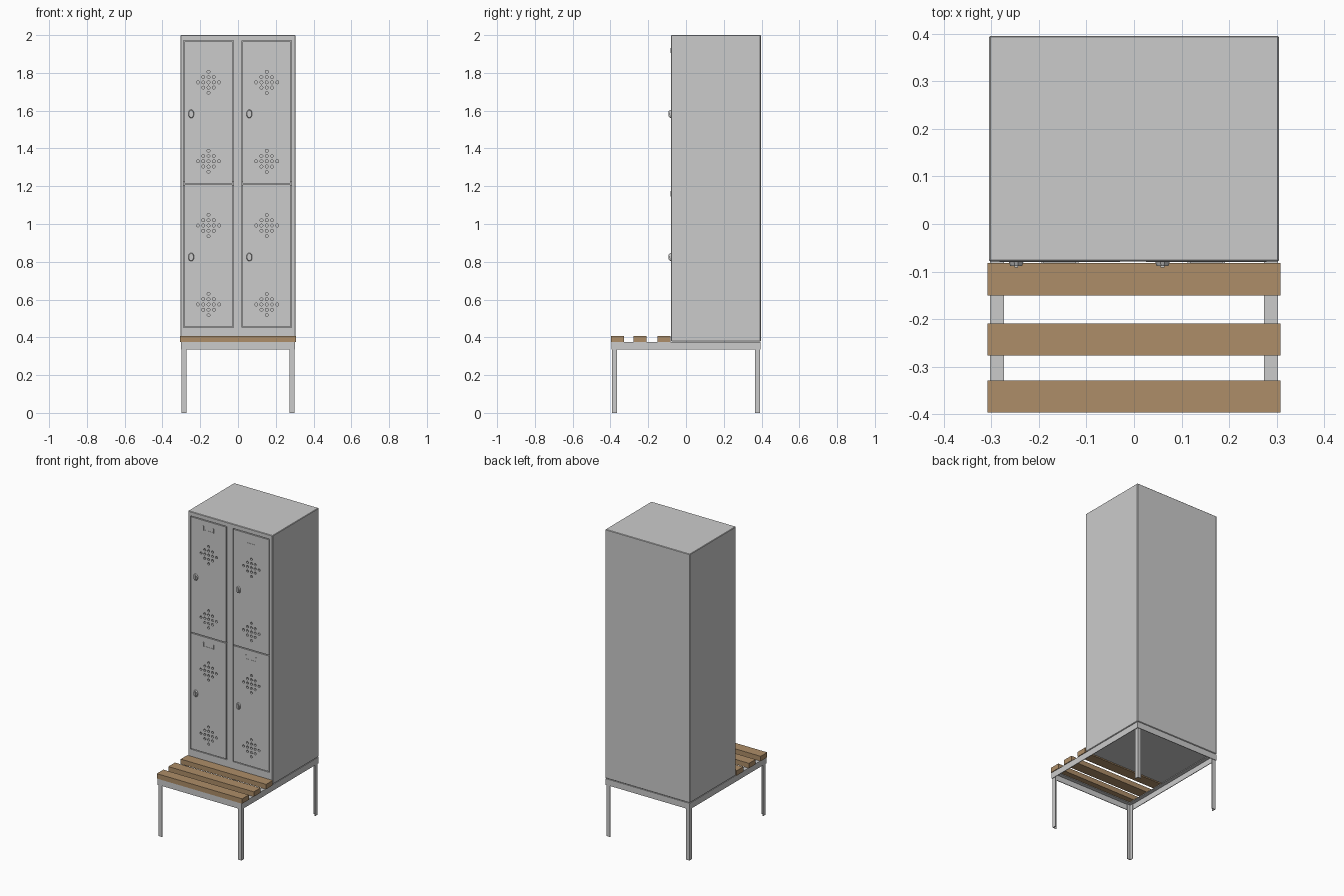
import bpy, bmesh, math
from mathutils import Matrix, Vector

if "Cube" in bpy.data.objects:
    bpy.data.objects.remove(bpy.data.objects["Cube"])


def finish(bm, name, mat=None):
    bmesh.ops.recalc_face_normals(bm, faces=bm.faces[:])
    me = bpy.data.meshes.new(name)
    bm.to_mesh(me)
    bm.free()
    ob = bpy.data.objects.new(name, me)
    bpy.context.collection.objects.link(ob)
    if mat:
        me.materials.append(mat)
    return ob


def add_box(bm, lo, hi):
    lo, hi = Vector(lo), Vector(hi)
    m = Matrix.Translation((lo + hi) / 2) @ Matrix.Diagonal((*(hi - lo), 1))
    return bmesh.ops.create_cube(bm, size=1, matrix=m)['verts']


def box(name, lo, hi, mat=None):
    bm = bmesh.new()
    add_box(bm, lo, hi)
    return finish(bm, name, mat)


def add_cyl_y(bm, x, y, z, r1, r2, depth, seg, sx=1, sz=1):
    m = (Matrix.Translation((x, y, z)) @ Matrix.Diagonal((sx, 1, sz, 1))
         @ Matrix.Rotation(math.pi / 2, 4, 'X') @ Matrix.Rotation(math.pi / seg, 4, 'Z'))
    bmesh.ops.create_cone(bm, cap_ends=True, segments=seg, radius1=r1, radius2=r2,
                          depth=depth, matrix=m)


def cut(ob, cutter_bm):
    cutter = finish(cutter_bm, "cutter")
    cutter.hide_render = True
    mod = ob.modifiers.new("cut", 'BOOLEAN')
    mod.operation, mod.solver, mod.object = 'DIFFERENCE', 'EXACT', cutter
    bpy.context.view_layer.objects.active = ob
    bpy.ops.object.modifier_apply(modifier=mod.name)
    bpy.data.objects.remove(cutter)


wood = bpy.data.materials.new("wood")
wood.diffuse_color = (0.42, 0.27, 0.14, 1)
wood.use_nodes = True
wood.node_tree.nodes["Principled BSDF"].inputs["Base Color"].default_value = wood.diffuse_color

FRONT, BACK = -0.079, 0.396
COLUMNS = [(-0.283, -0.029), (0.025, 0.279)]
ROWS = [(0.456, 1.209), (1.215, 1.967)]
GAP = 0.005

# Locker body with softened edges and one opening per column
bm = bmesh.new()
add_box(bm, (-0.305, FRONT, 0.378), (0.305, BACK, 2.0))
bmesh.ops.bevel(bm, geom=bm.edges[:], offset=0.003, segments=1, affect='EDGES')
body = finish(bm, "locker_body")
bm = bmesh.new()
for x0, x1 in COLUMNS:
    add_box(bm, (x0 - GAP, FRONT - 0.1, ROWS[0][0] - GAP),
            (x1 + GAP, BACK - 0.012, ROWS[1][1] + GAP))
cut(body, bm)

for c, (x0, x1) in enumerate(COLUMNS):
    # Shelf behind the gap between the two doors
    box(f"shelf_{c}", (x0 - GAP, FRONT + 0.014, 1.2), (x1 + GAP, BACK - 0.012, 1.224))
    xm = (x0 + x1) / 2
    for r, (z0, z1) in enumerate(ROWS):
        tag = f"{c}_{r}"
        # Door with two diamond-shaped groups of vent holes
        door = box("door_" + tag, (x0, FRONT - 0.001, z0), (x1, FRONT + 0.011, z1))
        bm = bmesh.new()
        for zc in (z1 - 0.217, z1 - 0.635):
            for i in range(-2, 3):
                for j in range(-2, 3):
                    if abs(i) + abs(j) <= 2:
                        add_cyl_y(bm, xm + i * 0.028, FRONT, zc + j * 0.028,
                                  0.0078, 0.0078, 0.06, 12)
        cut(door, bm)

        # Card holder: two end clips and a lower lip
        bm = bmesh.new()
        zl = z1 - 0.063
        for s in (-1, 1):
            xs = xm + s * 0.036
            add_box(bm, (xs - 0.003, FRONT - 0.004, zl), (xs + 0.003, FRONT, zl + 0.028))
        add_box(bm, (xm - 0.036, FRONT - 0.0025, zl), (xm + 0.036, FRONT, zl + 0.003))
        finish(bm, "card_holder_" + tag)

        # Turn lock: tapered oval plate with a raised grip
        bm = bmesh.new()
        xh, zh = x0 + 0.035, z1 - 0.384
        add_cyl_y(bm, xh, FRONT - 0.005, zh, 0.016, 0.013, 0.009, 12, 1, 1.45)
        add_box(bm, (xh - 0.004, FRONT - 0.013, zh - 0.014),
                (xh + 0.004, FRONT - 0.009, zh + 0.014))
        finish(bm, "turn_lock_" + tag)

# Base frame: angle profile swept round a rectangle
profile = [(0, 0.335), (0, 0.375), (0.029, 0.375), (0.029, 0.371), (0.004, 0.371), (0.004, 0.335)]
bm = bmesh.new()
rings = [[bm.verts.new((sx * (0.303 - d), sy * (0.395 - d), z)) for d, z in profile]
         for sx, sy in ((-1, -1), (1, -1), (1, 1), (-1, 1))]
n = len(profile)
for k in range(4):
    a, b = rings[k], rings[(k + 1) % 4]
    for i in range(n):
        bm.faces.new((a[i], b[i], b[(i + 1) % n], a[(i + 1) % n]))
finish(bm, "base_frame")

# Angle-section legs, open towards the middle
L = [(0, 0), (0.026, 0), (0.026, 0.004), (0.004, 0.004), (0.004, 0.026), (0, 0.026)]
for name, sx, sy in (("front_left_leg", -1, -1), ("front_right_leg", 1, -1),
                     ("back_left_leg", -1, 1), ("back_right_leg", 1, 1)):
    bm = bmesh.new()
    f = bm.faces.new([bm.verts.new((sx * (0.299 - u), sy * (0.391 - v), 0)) for u, v in L])
    ext = bmesh.ops.extrude_face_region(bm, geom=[f])['geom']
    bmesh.ops.translate(bm, vec=(0, 0, 0.371),
                        verts=[v for v in ext if isinstance(v, bmesh.types.BMVert)])
    if not any(len(fc.verts) == 6 and fc.calc_center_median().z < 0.01 for fc in bm.faces):
        bmesh.ops.holes_fill(bm, edges=bm.edges[:])
    finish(bm, name)

# Bench slats
for i, y in enumerate((-0.397, -0.277, -0.15)):
    box(f"bench_slat_{i}", (-0.308, y, 0.375), (0.308, y + 0.068, 0.407), wood)
